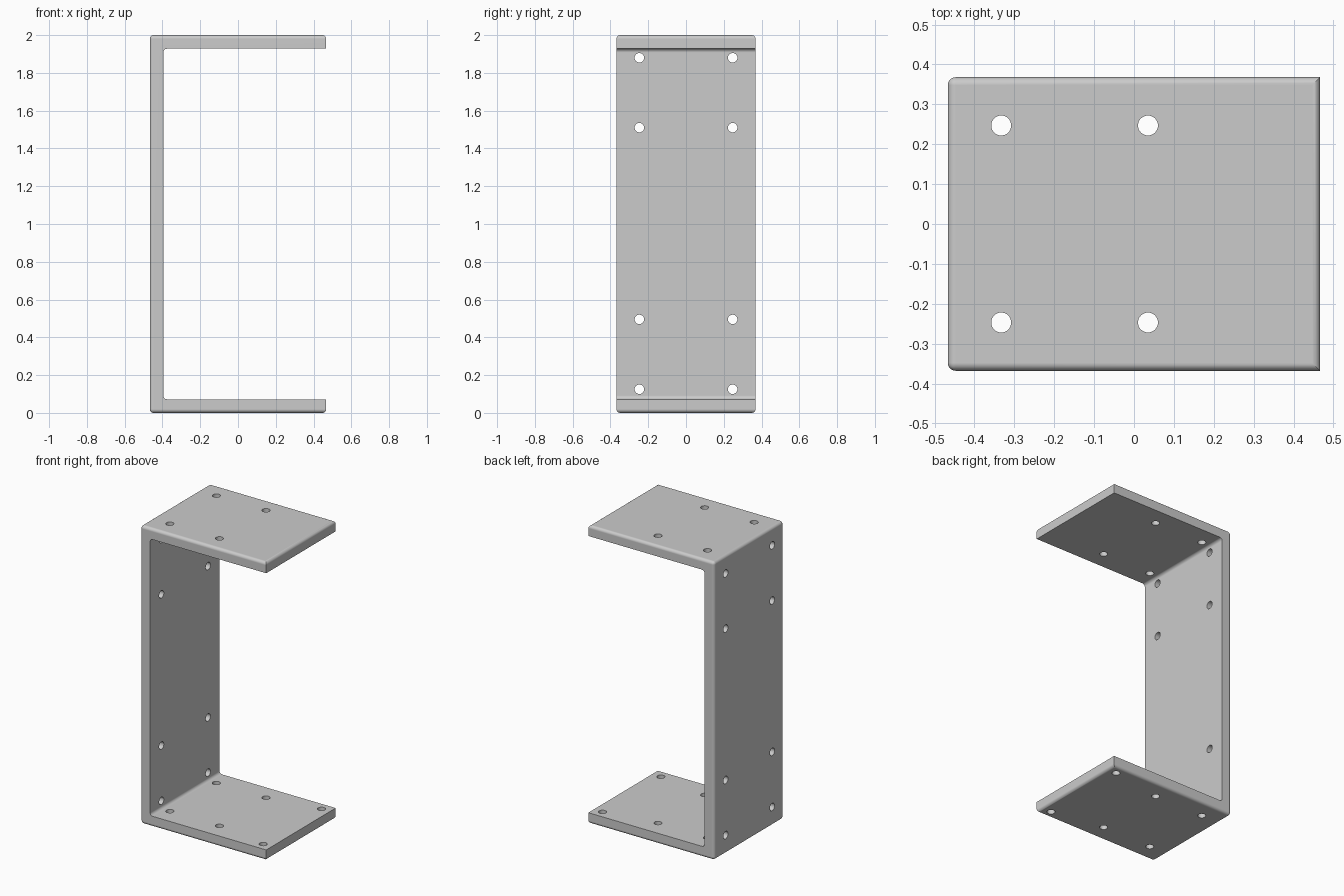
import bpy
import bmesh
from math import pi
from mathutils import Matrix, Vector

W, D, H = 0.467, 0.368, 2.0    # half width, half depth, height
T = 0.072                      # plate thickness
FILLET, HOLE_R = 0.02, 0.025

cube = bpy.data.objects.get("Cube")
if cube:
    bpy.data.objects.remove(cube, do_unlink=True)

grey = bpy.data.materials.new("light_grey_metal")
grey.use_nodes = True
colour = (0.6, 0.6, 0.6, 1)
grey.diffuse_color = colour
grey.node_tree.nodes["Principled BSDF"].inputs["Base Color"].default_value = colour


def make_object(name, bm):
    bmesh.ops.recalc_face_normals(bm, faces=bm.faces)
    mesh = bpy.data.meshes.new(name)
    bm.to_mesh(mesh)
    bm.free()
    mesh.materials.append(grey)
    obj = bpy.data.objects.new(name, mesh)
    bpy.context.collection.objects.link(obj)
    return obj


# Channel: C-shaped profile pushed through the depth
bm = bmesh.new()
profile = [(-W, 0), (W, 0), (W, T), (T - W, T),
           (T - W, H - T), (W, H - T), (W, H), (-W, H)]
face = bm.faces.new([bm.verts.new((x, -D, z)) for x, z in profile])
extruded = bmesh.ops.extrude_face_region(bm, geom=[face])["geom"]
bmesh.ops.translate(bm, vec=(0, 2 * D, 0),
                    verts=[g for g in extruded if isinstance(g, bmesh.types.BMVert)])
bmesh.ops.recalc_face_normals(bm, faces=bm.faces)


def is_outer(f):
    c = f.calc_center_median()
    return c.z < 0.001 or c.z > H - 0.001 or c.x < 0.001 - W


def is_inner_corner(e):
    a, b = (v.co for v in e.verts)
    return all(abs(p.x - (T - W)) < 0.001 for p in (a, b)) and abs(a.z - b.z) < 0.001


# Fillet the rims of the three outer faces and the two inside corners
edges = [e for e in bm.edges
         if is_inner_corner(e) or any(is_outer(f) for f in e.link_faces)]
bmesh.ops.bevel(bm, geom=edges, offset=FILLET, offset_type='OFFSET',
                segments=6, profile=0.5, affect='EDGES', clamp_overlap=True)
bracket = make_object("channel_bracket", bm)

# Screw holes: mirrored pairs front and back
bm = bmesh.new()


def hole_pair(x, y, z, turn):
    for side in (-1, 1):
        place = Matrix.Translation(Vector((x, side * y, z))) @ turn
        bmesh.ops.create_cone(bm, cap_ends=True, segments=32, radius1=HOLE_R,
                              radius2=HOLE_R, depth=T + 0.03, matrix=place)


upright, sideways = Matrix.Identity(4), Matrix.Rotation(pi / 2, 4, 'Y')
for x in (-0.333, 0.035):
    for z in (T / 2, H - T / 2):
        hole_pair(x, 0.247, z, upright)
hole_pair(0.403, 0.309, T / 2, upright)
for z in (0.125, 0.495, 1.51, 1.88):
    hole_pair(T / 2 - W, 0.247, z, sideways)
cutter = make_object("hole_cutter", bm)
cutter.hide_render = True

bpy.ops.object.select_all(action='DESELECT')
bracket.select_set(True)
bpy.context.view_layer.objects.active = bracket
drill = bracket.modifiers.new("holes", 'BOOLEAN')
drill.operation = 'DIFFERENCE'
drill.solver = 'EXACT'
drill.object = cutter
bpy.ops.object.modifier_apply(modifier=drill.name)
bpy.data.objects.remove(cutter, do_unlink=True)

# Smooth fillets with flat plates
bpy.ops.object.shade_smooth_by_angle(angle=pi / 6)
normals = bracket.modifiers.new("flat_plates", 'WEIGHTED_NORMAL')
normals.keep_sharp = True
